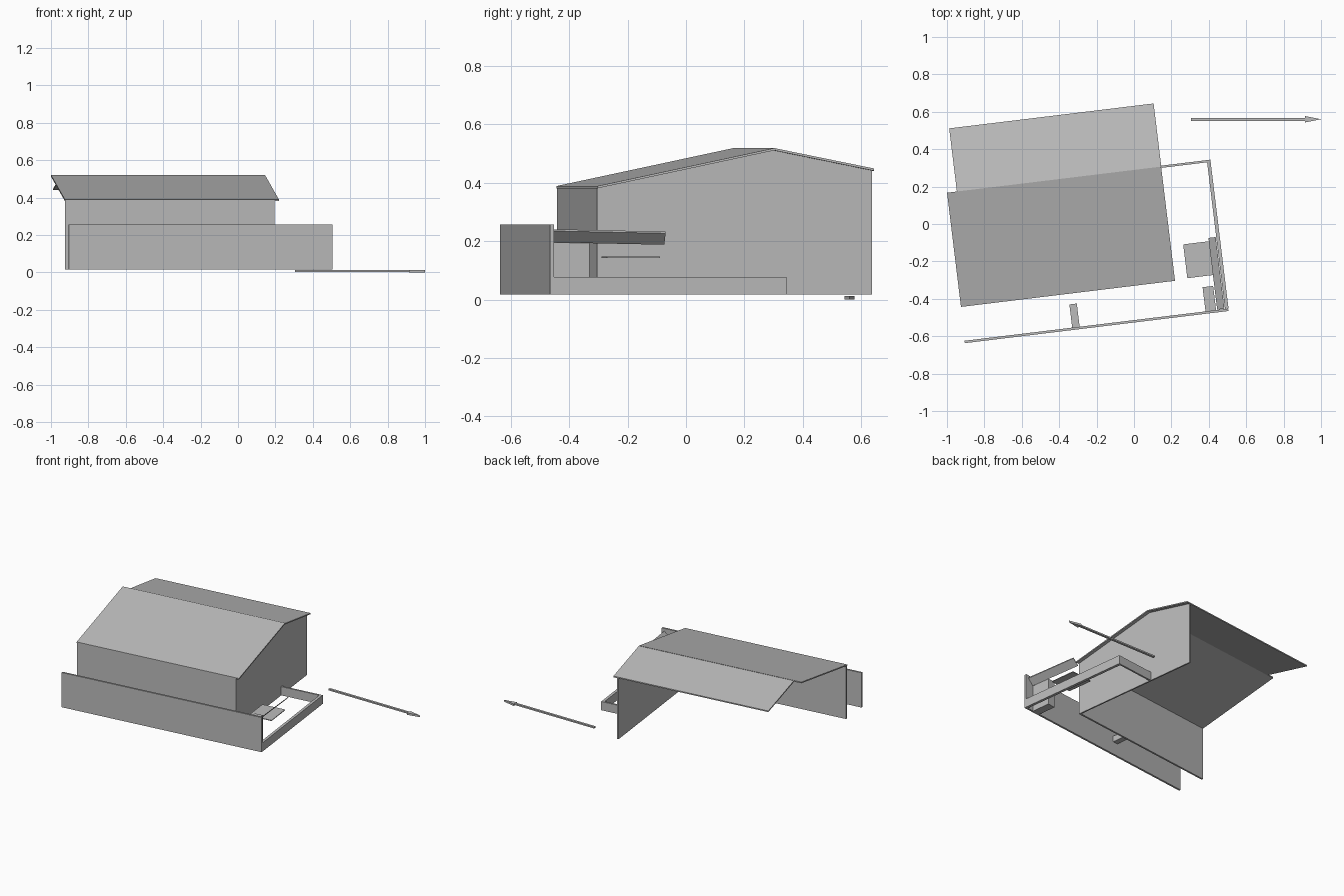
import bpy, bmesh, math
from mathutils import Matrix

cube = bpy.data.objects.get("Cube")
if cube:
    bpy.data.objects.remove(cube, do_unlink=True)

grey = bpy.data.materials.new("plain grey")
grey.use_nodes = True
GREY = (0.5, 0.5, 0.5, 1)
grey.diffuse_color = GREY
grey.node_tree.nodes["Principled BSDF"].inputs["Base Color"].default_value = GREY

SITE = Matrix.Rotation(math.radians(6.95), 4, "Z")   # the plot is turned slightly


def prism(name, profile, axis, start, end, drop=0.0, turn=SITE):
    """Extrude a closed 2D profile along x, y or z; drop lowers the far end."""
    place = {"x": lambda a, b, t: (t, a, b),
             "y": lambda a, b, t: (a, t, b),
             "z": lambda a, b, t: (a, b, t)}[axis]
    bm = bmesh.new()
    rings = []
    for t, dz in ((start, 0), (end, drop)):
        ring = []
        for a, b in profile:
            x, y, z = place(a, b, t)
            ring.append(bm.verts.new((x, y, z - dz)))
        rings.append(ring)
    near, far = rings
    bm.faces.new(near)
    bm.faces.new(far)
    for i in range(len(near)):
        j = (i + 1) % len(near)
        bm.faces.new((near[i], near[j], far[j], far[i]))
    bmesh.ops.recalc_face_normals(bm, faces=bm.faces)
    bm.transform(turn)
    mesh = bpy.data.meshes.new(name)
    bm.to_mesh(mesh)
    bm.free()
    mesh.materials.append(grey)
    obj = bpy.data.objects.new(name, mesh)
    bpy.context.collection.objects.link(obj)
    return obj


def box(name, x, y, z, turn=SITE):
    rect = [(x[0], y[0]), (x[1], y[0]), (x[1], y[1]), (x[0], y[1])]
    return prism(name, rect, "z", z[0], z[1], turn=turn)


def slab(y0, z0, y1, z1, thick):
    """Sloping strip profile, measured down from its upper line."""
    return [(y0, z0), (y1, z1), (y1, z1 - thick), (y0, z0 - thick)]


BASE = 0.017
EAVE, RIDGE, BACK = -0.326, 0.287, 0.622

# House: front wall, gable end wall and two roof slopes
box("front_wall", (-0.971, 0.15), (EAVE, EAVE + 0.012), (BASE, 0.382))
gable = [(EAVE, BASE), (BACK, BASE), (BACK, 0.442), (RIDGE, 0.512), (EAVE, 0.381)]
prism("gable_wall", gable, "x", 0.148, 0.158)
prism("front_roof", slab(EAVE - 0.002, 0.389, RIDGE, 0.52, 0.008), "x", -0.972, 0.181)
prism("back_roof", slab(RIDGE, 0.518, 0.627, 0.449, 0.008), "x", -0.919, 0.182)

# Yard: tall front screen and low boundary walls
box("front_screen", (-0.975, 0.445), (-0.523, -0.51), (BASE, 0.257))
box("side_low_wall", (0.428, 0.447), (-0.51, 0.292), (BASE, 0.077))
box("back_low_wall", (0.158, 0.428), (0.28, 0.292), (BASE, 0.077))

# Corner booth with a leaning canopy and a thin table
box("corner_booth", (0.323, 0.38), (-0.51, -0.38), (BASE, 0.2))
prism("leaning_canopy", slab(0.386, 0.202, 0.425, 0.241, 0.006), "y", -0.508, -0.122, drop=0.008)
box("table_top", (0.248, 0.41), (-0.322, -0.14), (0.142, 0.147))

# Small ledge behind the front screen
box("screen_ledge", (-0.395, -0.355), (-0.51, -0.385), (0.105, 0.145))

# Direction arrow lying on the ground
FLAT = Matrix.Identity(4)
box("arrow_shaft", (0.305, 0.915), (0.552, 0.568), (0.003, 0.013), turn=FLAT)
prism("arrow_head", [(0.915, 0.543), (1.0, 0.56), (0.915, 0.577)], "z", 0.0, 0.013, turn=FLAT)
